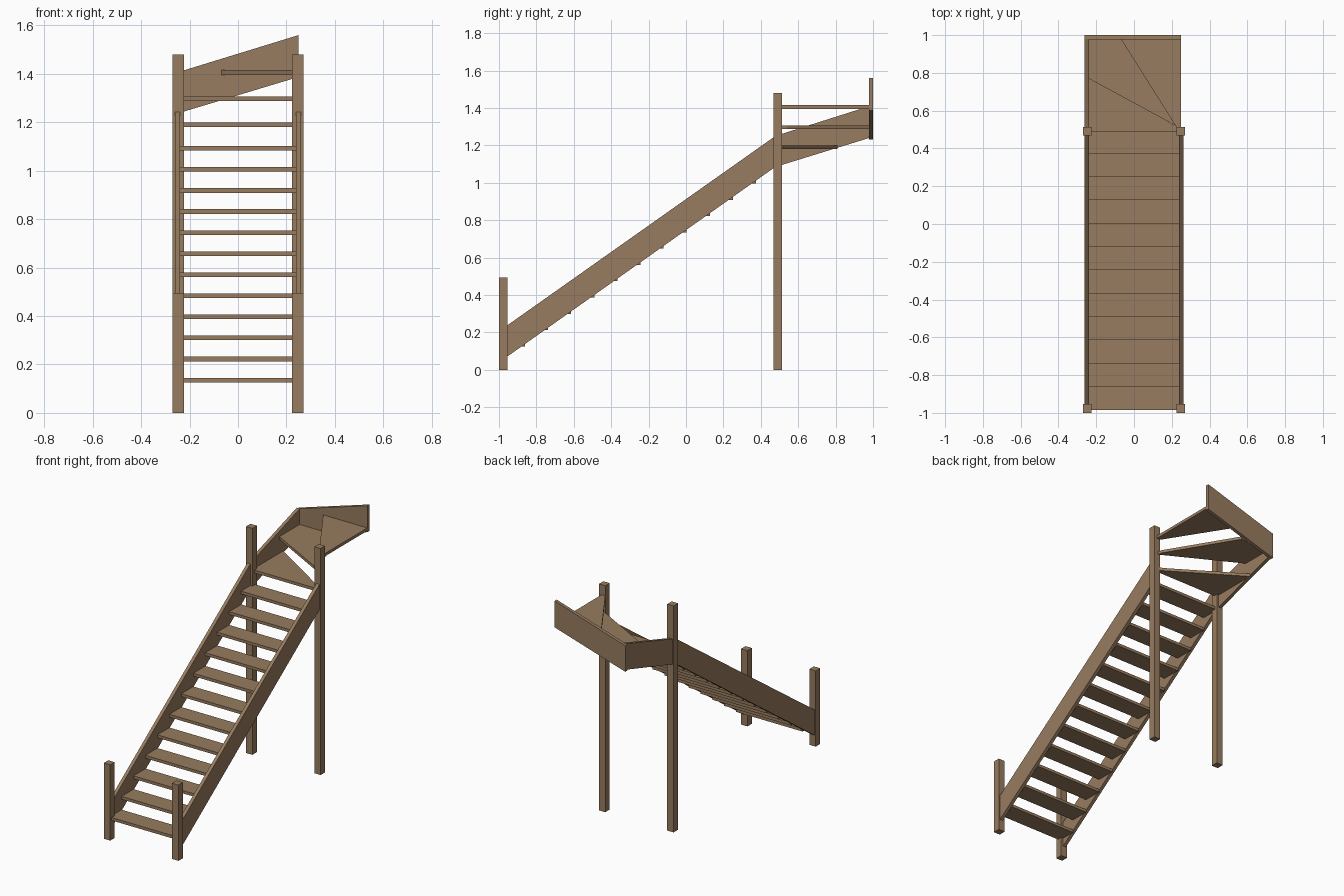
import bpy

if "Cube" in bpy.data.objects:
    bpy.data.objects.remove(bpy.data.objects["Cube"])

wood = bpy.data.materials.new("warm wood")
wood.diffuse_color = (0.31, 0.2, 0.115, 1)
wood.use_nodes = True
wood.node_tree.nodes["Principled BSDF"].inputs["Base Color"].default_value = wood.diffuse_color


def prism(name, outline, offset):
    """Extrude a planar outline of 3D points along an offset vector."""
    n = len(outline)
    verts = list(outline) + [tuple(a + b for a, b in zip(p, offset)) for p in outline]
    faces = [tuple(reversed(range(n))), tuple(range(n, 2 * n))]
    faces += [(i, (i + 1) % n, n + (i + 1) % n, n + i) for i in range(n)]
    mesh = bpy.data.meshes.new(name)
    mesh.from_pydata(verts, [], faces)
    mesh.materials.append(wood)
    obj = bpy.data.objects.new(name, mesh)
    bpy.context.collection.objects.link(obj)
    # consistent outward normals
    import bmesh
    bm = bmesh.new()
    bm.from_mesh(mesh)
    bmesh.ops.recalc_face_normals(bm, faces=bm.faces)
    bm.to_mesh(mesh)
    bm.free()
    return obj


def slab(name, outline, z, thick=0.019):
    return prism(name, [(x, y, z) for x, y in outline], (0, 0, thick))


# Newel posts and sloping side stringers, mirrored left and right
for side, s in (("left", -1), ("right", 1)):
    for part, y, h in (("front_post", -1.0, 0.495), ("back_post", 0.468, 1.48)):
        a, b = s * 0.224, s * 0.27
        slab(f"{side}_{part}", [(a, y), (b, y), (b, y + 0.046), (a, y + 0.046)], 0, h)
    x = s * 0.239
    prism(f"{side}_stringer",
          [(x, -0.96, 0.068), (x, 0.48, 1.087), (x, 0.48, 1.252), (x, -0.96, 0.235)],
          (s * 0.022, 0, 0))

# Straight treads
for i in range(12):
    y = -0.985 + i * 0.1235
    slab(f"tread_{i + 1}",
         [(-0.24, y), (0.24, y), (0.24, y + 0.124), (-0.24, y + 0.124)],
         0.126 + i * 0.087)

# Winder treads fanning around the right back post
slab("winder_1", [(-0.24, 0.49), (0.24, 0.49), (0.24, 0.51), (0.2, 0.53), (-0.24, 0.81)], 1.18)
slab("winder_2", [(0.24, 0.51), (0.235, 0.54), (-0.03, 0.98), (-0.24, 0.98), (-0.24, 0.77)], 1.288)
slab("winder_3", [(0.225, 0.512), (0.25, 0.512), (0.25, 0.98), (-0.07, 0.98)], 1.396)

# Upper stringers around the turn
prism("upper_left_stringer",
      [(-0.261, 0.50, 1.092), (-0.261, 0.98, 1.24), (-0.261, 0.98, 1.41), (-0.261, 0.50, 1.258)],
      (0.022, 0, 0))
prism("upper_back_stringer",
      [(-0.261, 0.978, 1.233), (0.25, 0.978, 1.387), (0.25, 0.978, 1.56), (-0.261, 0.978, 1.403)],
      (0, 0.022, 0))
